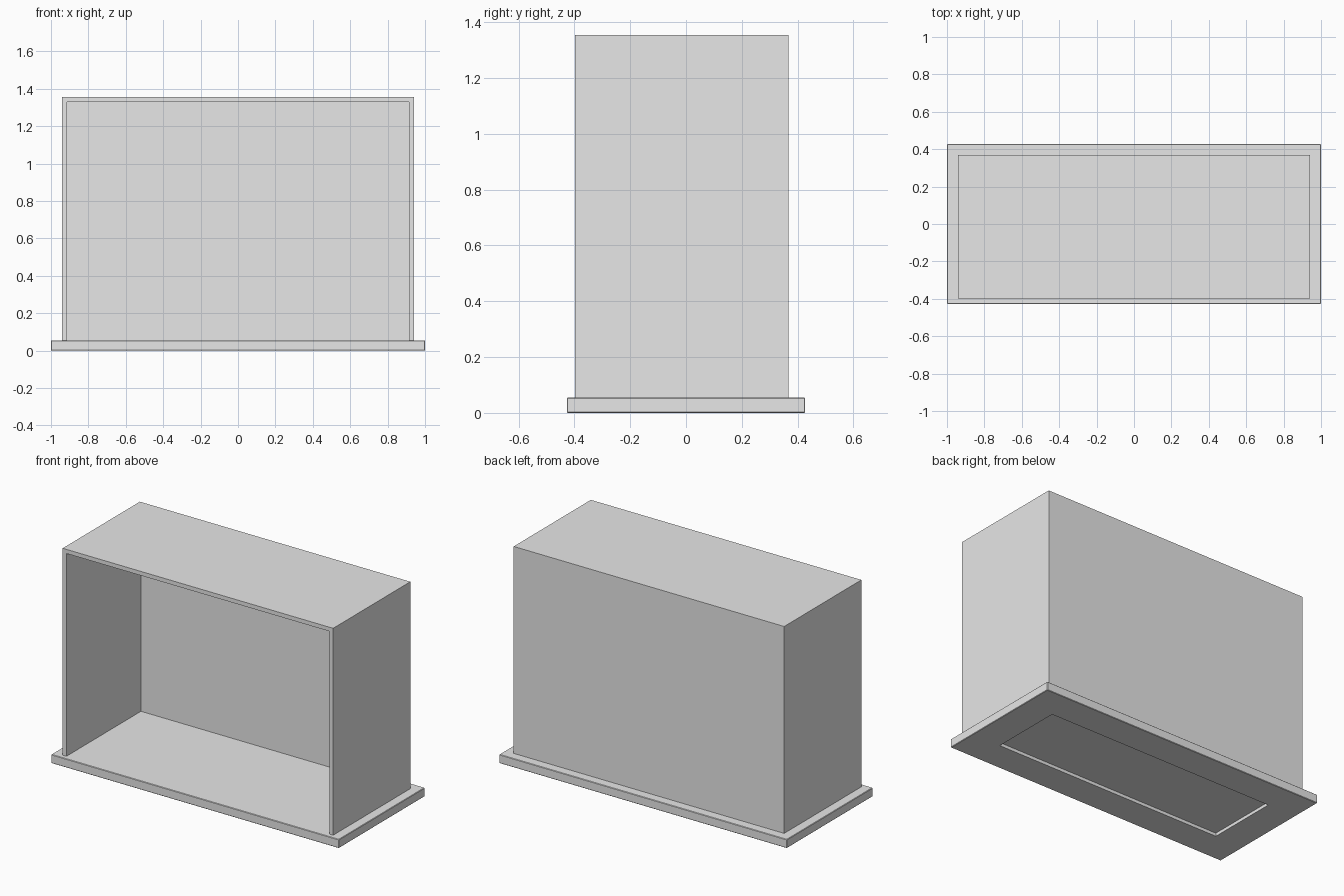
import bpy
import bmesh

cube = bpy.data.objects.get("Cube")
if cube:
    bpy.data.objects.remove(cube, do_unlink=True)

grey = bpy.data.materials.new("plain_grey")
grey.use_nodes = True
colour = (0.8, 0.8, 0.8, 1)
grey.diffuse_color = colour
grey.node_tree.nodes["Principled BSDF"].inputs["Base Color"].default_value = colour


def box(name, low, high):
    """Axis-aligned box between two corners."""
    bm = bmesh.new()
    bmesh.ops.create_cube(bm, size=1)
    for v in bm.verts:
        v.co = [a + (c + 0.5) * (b - a) for a, b, c in zip(low, high, v.co)]
    mesh = bpy.data.meshes.new(name)
    bm.to_mesh(mesh)
    bm.free()
    mesh.materials.append(grey)
    obj = bpy.data.objects.new(name, mesh)
    bpy.context.collection.objects.link(obj)
    return obj


def cut(obj, cutter):
    """Subtract a hidden cutter from a part."""
    mod = obj.modifiers.new("cut", 'BOOLEAN')
    mod.object = cutter
    mod.operation = 'DIFFERENCE'
    mod.solver = 'EXACT'
    cutter.hide_render = True
    cutter.hide_set(True)


base_top = 0.055
top = 1.355
wall = 0.026
half_width = 0.94
front, back = -0.398, 0.368

# Base plate with softened rim and a shallow recess underneath
base = box("base_plate", (-1, -0.427, 0), (1, 0.427, base_top))
bevel = base.modifiers.new("soft_rim", 'BEVEL')
bevel.width = 0.003
bevel.segments = 1
cut(base, box("recess_cutter", (-0.8, -0.231, -0.1), (0.8, 0.231, 0.02)))

# Cabinet shell, open at the front, standing on the plate
shell = box("cabinet_shell", (-half_width, front, base_top), (half_width, back, top))
cut(shell, box("opening_cutter", (wall - half_width, front - 0.1, -0.1),
               (half_width - wall, back - wall, top - wall)))
